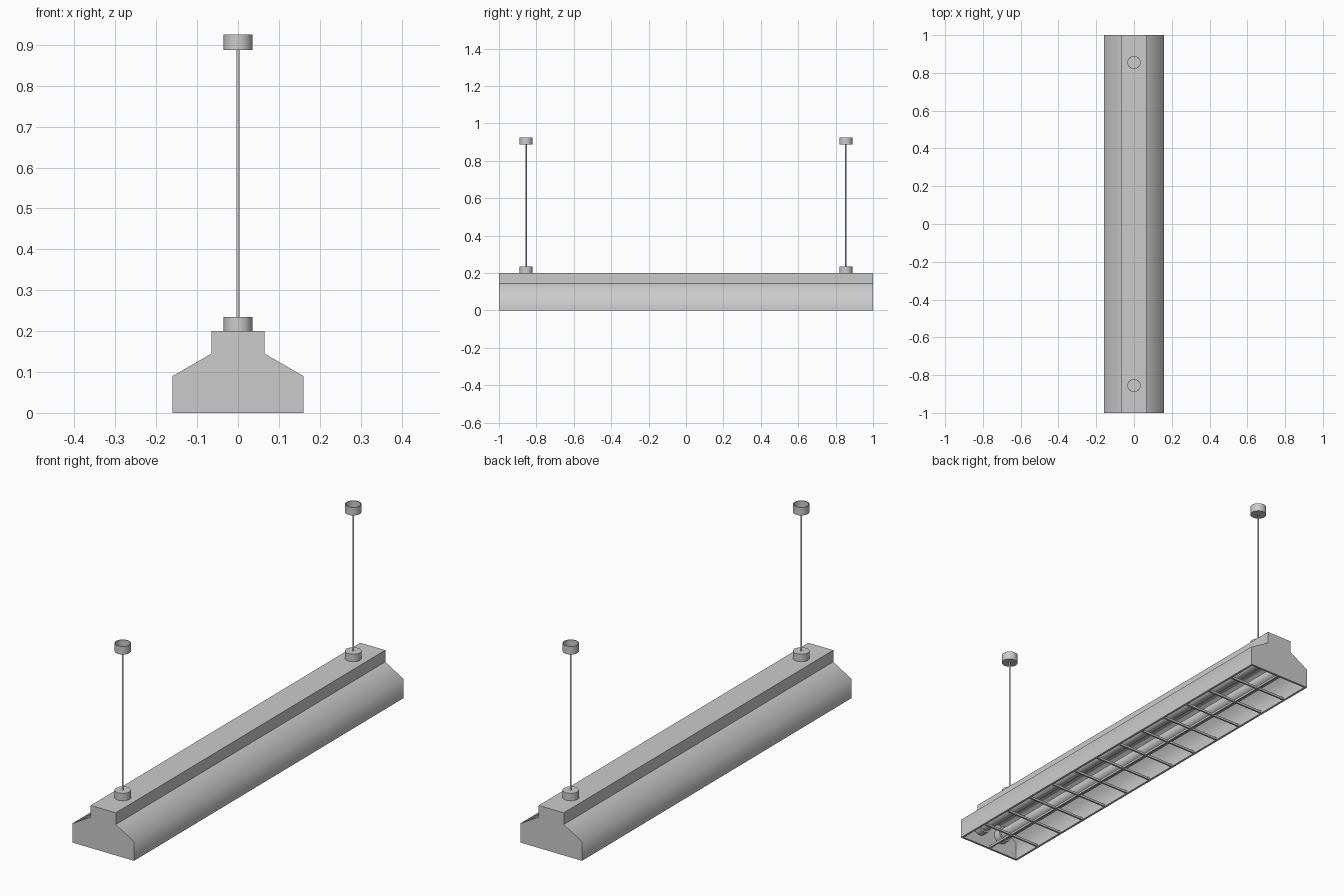
import bpy, bmesh, math
from mathutils import Matrix, Vector

cube = bpy.data.objects.get("Cube")
if cube:
    bpy.data.objects.remove(cube, do_unlink=True)

grey = bpy.data.materials.new("painted_grey")
grey.use_nodes = True
COLOUR = (0.6, 0.6, 0.6, 1)
grey.diffuse_color = COLOUR
grey.node_tree.nodes["Principled BSDF"].inputs["Base Color"].default_value = COLOUR


def finish(bm, name, is_sharp):
    """Turn a bmesh into a smooth object whose edges are sharp by a rule."""
    bmesh.ops.recalc_face_normals(bm, faces=bm.faces)
    for f in bm.faces:
        f.smooth = True
    for e in bm.edges:
        e.smooth = not is_sharp(e)
    me = bpy.data.meshes.new(name)
    bm.to_mesh(me)
    bm.free()
    me.materials.append(grey)
    ob = bpy.data.objects.new(name, me)
    bpy.context.collection.objects.link(ob)
    return ob


def by_angle(e):
    return len(e.link_faces) == 2 and e.calc_face_angle(0) > math.radians(40)


def cylinder(name, start, end, radius, sides=24):
    a, b = Vector(start), Vector(end)
    turn = (b - a).to_track_quat('Z', 'Y').to_matrix().to_4x4()
    bm = bmesh.new()
    bmesh.ops.create_cone(bm, cap_ends=True, segments=sides, radius1=radius,
                          radius2=radius, depth=(b - a).length,
                          matrix=Matrix.Translation((a + b) / 2) @ turn)
    return finish(bm, name, by_angle)


def box(name, centre, size):
    bm = bmesh.new()
    bmesh.ops.create_cube(bm, size=1, matrix=Matrix.Translation(centre)
                          @ Matrix.Diagonal((*size, 1)))
    return finish(bm, name, by_angle)


def lathe(name, profile, centre):
    bm = bmesh.new()
    verts = [bm.verts.new((r, 0, z)) for r, z in profile]
    edges = [bm.edges.new(p) for p in zip(verts, verts[1:])]
    bmesh.ops.spin(bm, geom=verts + edges, axis=(0, 0, 1), cent=(0, 0, 0),
                   angle=math.tau, steps=32)
    bmesh.ops.remove_doubles(bm, verts=bm.verts, dist=0.0001)
    bmesh.ops.translate(bm, verts=bm.verts, vec=centre)
    return finish(bm, name, by_angle)


# Housing: an outer skin and an inner reflector, joined by a rim underneath
def trough(bm, half, length):
    profile = half + [(-x, z) for x, z in reversed(half)]
    ends = [[bm.verts.new((x, y, z)) for x, z in profile]
            for y in (-length, length)]
    front, back = ends
    for i in range(len(profile) - 1):
        bm.faces.new((front[i], front[i + 1], back[i + 1], back[i]))
    for loop in ends:
        bm.faces.new(loop)
    return front[0], back[0], back[-1], front[-1]


bm = bmesh.new()
outer = trough(bm, [(0.16, 0), (0.16, 0.09), (0.065, 0.145), (0.065, 0.2)], 1)
inner = trough(bm, [(0.15, 0), (0.15, 0.084), (0.06, 0.136)], 0.99)
for i in range(4):
    j = (i + 1) % 4
    bm.faces.new((outer[i], outer[j], inner[j], inner[i]))


def housing_sharp(e):
    shoulder = all(abs(v.co.x) > 0.14 and v.co.z > 0.05 for v in e.verts)
    return not (shoulder and abs(e.verts[0].co.y - e.verts[1].co.y) > 1)


finish(bm, "housing", housing_sharp)

# Two tubes with a socket at each end
for side, x in (("left", 0.06), ("right", -0.06)):
    cylinder(side + "_tube", (x, -0.96, 0.08), (x, 0.96, 0.08), 0.027)
    for end, s in (("front", -1), ("back", 1)):
        cylinder(f"{side}_{end}_socket", (x, s * 0.955, 0.08),
                 (x, s * 0.992, 0.08), 0.035)

# Louvre grid in the opening
CELLS = 13
for i in range(1, CELLS):
    box("louvre_crossbar", (0, -1 + 2 * i / CELLS, 0.006), (0.304, 0.008, 0.01))
box("louvre_spine", (0, 0, 0.006), (0.008, 1.984, 0.01))

# Suspension: base cap, rod and open ceiling cup at each end
for end, y in (("front", -0.855), ("back", 0.855)):
    cylinder(end + "_base_cap", (0, y, 0.195), (0, y, 0.235), 0.035, 32)
    cylinder(end + "_rod", (0, y, 0.23), (0, y, 0.89), 0.004, 12)
    lathe(end + "_ceiling_cup",
          [(0, 0.887), (0.035, 0.887), (0.035, 0.925), (0.032, 0.925),
           (0.032, 0.891), (0, 0.891)], (0, y, 0))
